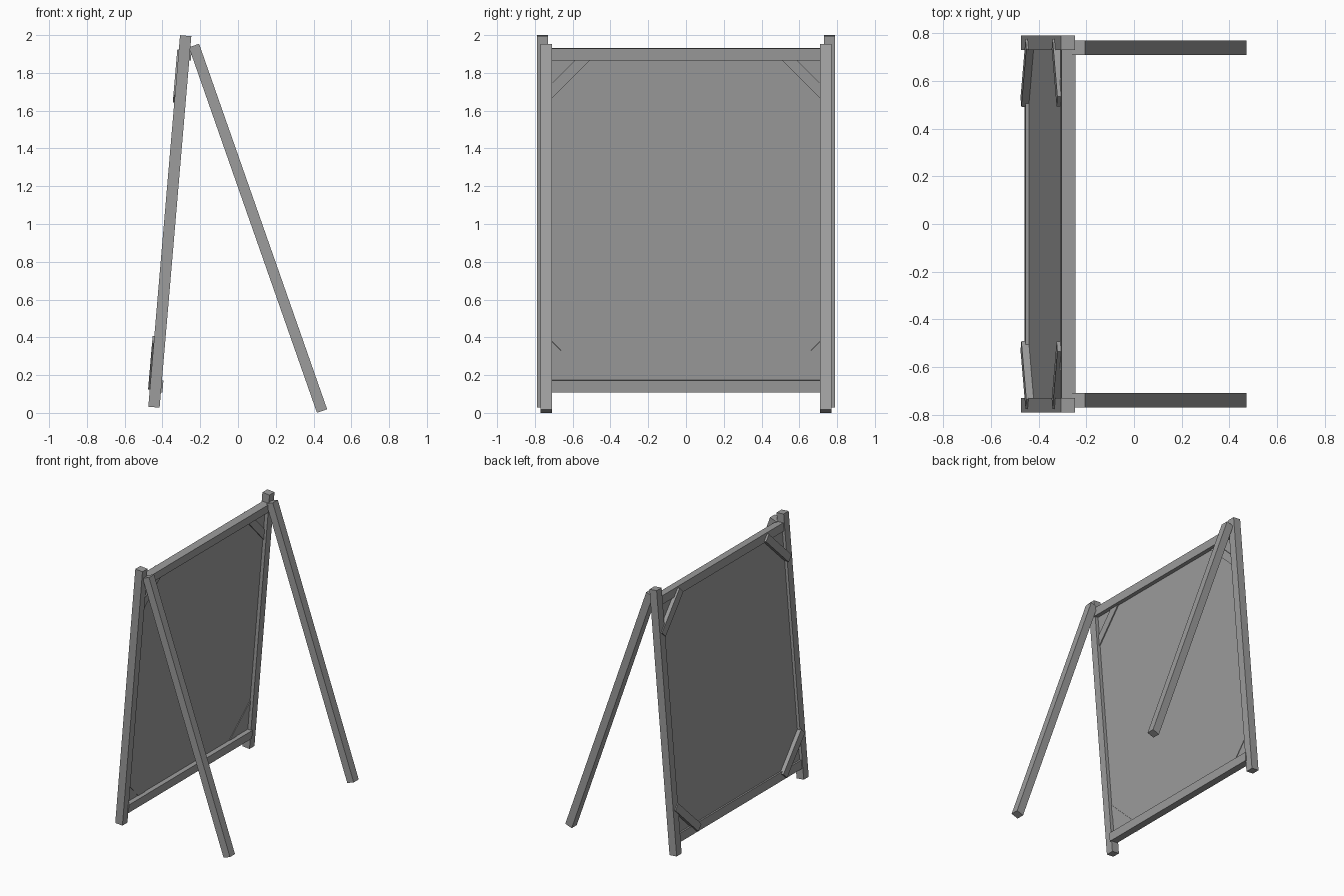
import bpy, bmesh, math
from mathutils import Matrix, Vector

if "Cube" in bpy.data.objects:
    bpy.data.objects.remove(bpy.data.objects["Cube"])

LEAN_FRONT = 0.0852                      # backward lean of the front frame
LEAN_REAR = math.atan2(0.678, 1.935)     # splay of the rear legs
FRAME = Matrix.Translation((-0.445, 0, 0.03)) @ Matrix.Rotation(LEAN_FRONT, 4, 'Y')

# Dark grey finish shared by every part
DARK = bpy.data.materials.new("dark_grey")
DARK.diffuse_color = (0.335, 0.335, 0.335, 1)
DARK.use_nodes = True
DARK.node_tree.nodes["Principled BSDF"].inputs["Base Color"].default_value = DARK.diffuse_color


def beam(name, size, centre, base=FRAME, roll=0.0):
    """Box of a given size, rolled about x, placed in the base frame."""
    me = bpy.data.meshes.new(name)
    bm = bmesh.new()
    m = (base @ Matrix.Translation(centre) @ Matrix.Rotation(roll, 4, 'X')
         @ Matrix.Diagonal((*size, 1)))
    bmesh.ops.create_cube(bm, size=1, matrix=m)
    bm.to_mesh(me)
    bm.free()
    me.materials.append(DARK)
    ob = bpy.data.objects.new(name, me)
    bpy.context.collection.objects.link(ob)
    return ob


# Panel set in the middle of the frame
beam("panel", (0.012, 1.48, 1.764), (-0.002, 0, 0.995))

# Horizontal rails between the posts, set slightly back
beam("top_rail", (0.06, 1.48, 0.062), (0.008, 0, 1.877))
beam("bottom_rail", (0.06, 1.48, 0.064), (0.008, 0, 0.113))

REAR = Matrix.Translation((0.445, 0, 0.0098)) @ Matrix.Rotation(-LEAN_REAR, 4, 'Y')
REAR_LEN = math.hypot(0.678, 1.935)

for side, label in ((1, "left"), (-1, "right")):
    # Front posts and splayed rear legs
    beam(f"front_post_{label}", (0.06, 0.06, 1.974), (0, side * 0.76, 0.987))
    beam(f"rear_leg_{label}", (0.057, 0.06, REAR_LEN),
         (0, side * 0.74, REAR_LEN / 2), REAR)
    # Diagonal corner braces, lapped over posts and rails
    beam(f"top_brace_{label}", (0.050, 0.057, 0.342), (-0.013, side * 0.635, 1.757),
         roll=side * math.pi / 4)
    beam(f"bottom_brace_{label}", (0.047, 0.057, 0.346), (-0.0155, side * 0.633, 0.233),
         roll=-side * math.pi / 4)
